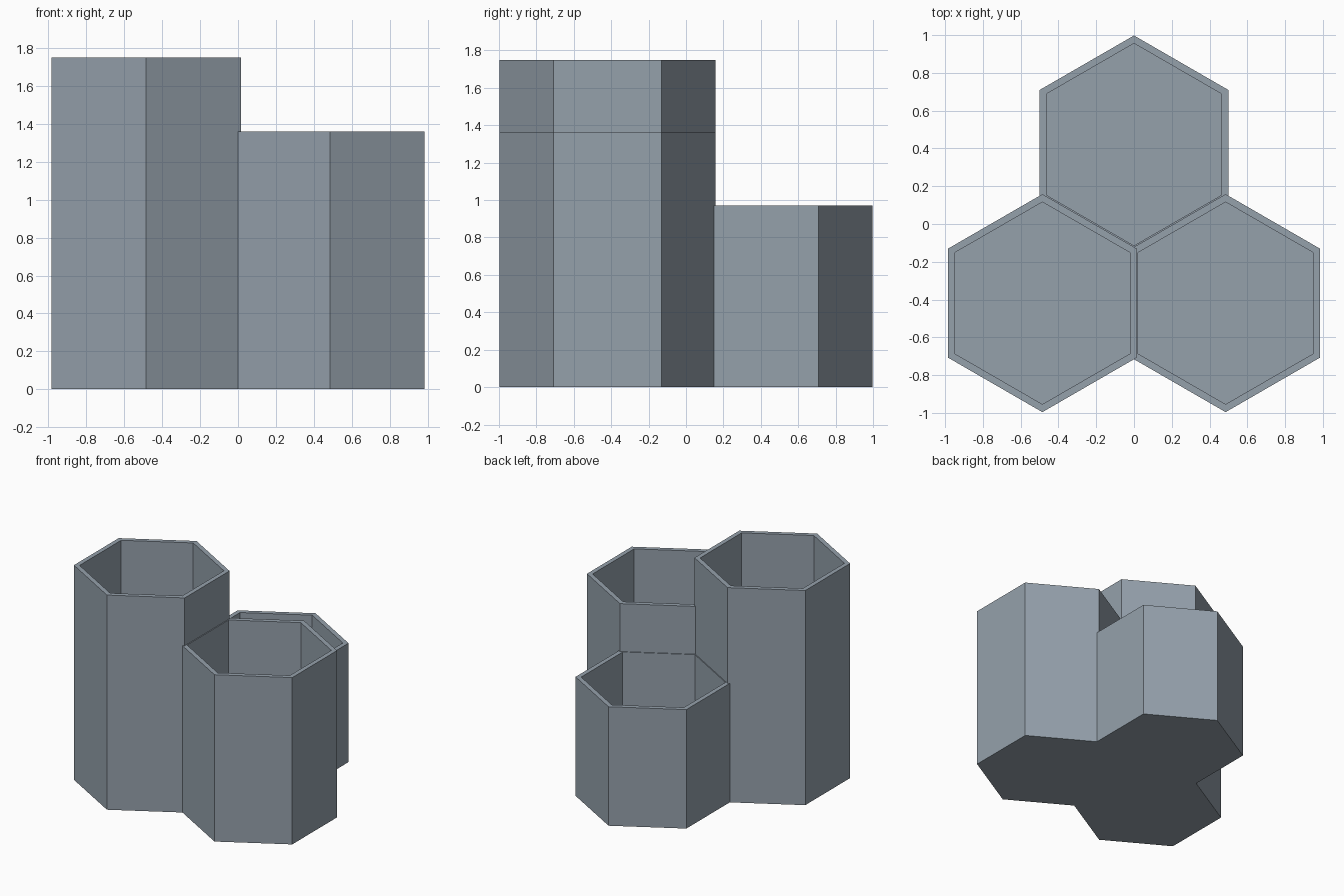
import bpy, bmesh
from math import radians, cos, sin

cube = bpy.data.objects.get("Cube")
if cube:
    bpy.data.objects.remove(cube, do_unlink=True)

OUTER, INNER, FLOOR = 0.577, 0.535, 0.035

slate = bpy.data.materials.new("slate_grey")
slate.use_nodes = True
colour = (0.30, 0.355, 0.41, 1)
slate.diffuse_color = colour
slate.node_tree.nodes["Principled BSDF"].inputs["Base Color"].default_value = colour


def hex_cup(name, x, y, height, base_band=0):
    """Hexagonal cup with a corner towards the back, a flat rim and a closed floor."""
    bm = bmesh.new()
    # rings run up the outside, over the rim and down to the inner floor
    profile = [(OUTER, 0), (OUTER, height), (INNER, height), (INNER, FLOOR)]
    if base_band:
        profile.insert(1, (OUTER, base_band))
    rings = []
    for radius, z in profile:
        angles = [radians(90 + 60 * i) for i in range(6)]
        rings.append([bm.verts.new((radius * cos(a), radius * sin(a), z)) for a in angles])
    for low, high in zip(rings, rings[1:]):
        for i in range(6):
            j = (i + 1) % 6
            bm.faces.new((low[i], low[j], high[j], high[i]))
    bm.faces.new(rings[0][::-1])
    bm.faces.new(rings[-1])
    bmesh.ops.recalc_face_normals(bm, faces=bm.faces)
    mesh = bpy.data.meshes.new(name)
    bm.to_mesh(mesh)
    bm.free()
    mesh.materials.append(slate)
    cup = bpy.data.objects.new(name, mesh)
    cup.location = (x, y, 0)
    bpy.context.collection.objects.link(cup)


# Three stepped cups sharing their walls
hex_cup("tall_cup", -0.485, -0.419, 1.75, base_band=0.012)
hex_cup("middle_cup", 0.485, -0.419, 1.36)
hex_cup("short_cup", 0, 0.421, 0.97)
